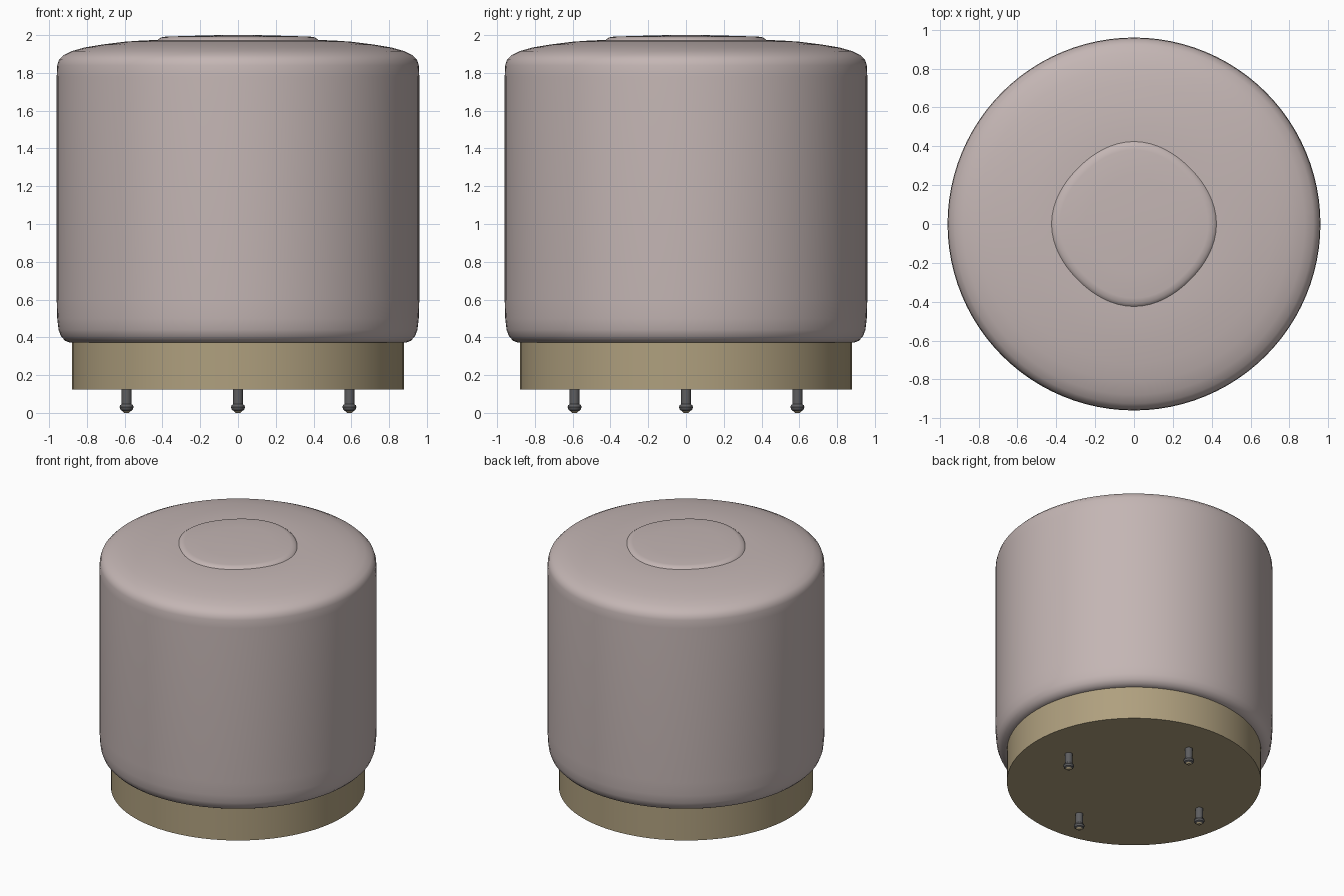
import bpy, bmesh, math

cube = bpy.data.objects.get("Cube")
if cube:
    bpy.data.objects.remove(cube, do_unlink=True)


def material(name, rgb):
    m = bpy.data.materials.new(name)
    m.use_nodes = True
    m.diffuse_color = (*rgb, 1)
    m.node_tree.nodes["Principled BSDF"].inputs["Base Color"].default_value = (*rgb, 1)
    return m


fabric = material("dusty pink fabric", (0.55, 0.465, 0.455))
brass = material("brass", (0.43, 0.35, 0.21))
dark_metal = material("dark metal", (0.11, 0.11, 0.115))


def lathe(name, profile, mat, sides, center=(0, 0), angle=35):
    """Turn a bottom-to-top (radius, z) profile into a closed solid."""
    bm = bmesh.new()
    rings = []
    for r, z in profile:
        rings.append([bm.verts.new((r * math.cos(math.tau * i / sides),
                                    r * math.sin(math.tau * i / sides), z))
                      for i in range(sides)])
    for low, high in zip(rings, rings[1:]):
        for i in range(sides):
            j = (i + 1) % sides
            bm.faces.new((low[i], low[j], high[j], high[i]))
    bm.faces.new(rings[0][::-1])
    bm.faces.new(rings[-1])
    mesh = bpy.data.meshes.new(name)
    bm.to_mesh(mesh)
    bm.free()
    mesh.materials.append(mat)
    obj = bpy.data.objects.new(name, mesh)
    obj.location = (*center, 0)
    bpy.context.collection.objects.link(obj)
    bpy.ops.object.select_all(action="DESELECT")
    obj.select_set(True)
    bpy.context.view_layer.objects.active = obj
    bpy.ops.object.shade_smooth_by_angle(angle=math.radians(angle))
    return obj


# Upholstered body with rounded edges and a gently domed top
lathe("cushion", [(0.86, 0.37), (0.89, 0.372), (0.915, 0.382), (0.937, 0.405),
                  (0.95, 0.44), (0.957, 0.5), (0.96, 0.6), (0.96, 1.78),
                  (0.957, 1.84), (0.948, 1.87), (0.925, 1.893), (0.88, 1.915),
                  (0.81, 1.935), (0.72, 1.95), (0.6, 1.965), (0.5, 1.972),
                  (0.43, 1.974), (0.2, 1.976)], fabric, 96)

# Raised centre of the seat, pulled into four soft corners
pad = lathe("seat_centre", [(0.43, 1.965), (0.42, 1.977), (0.405, 1.988),
                            (0.38, 1.992), (0.25, 1.996), (0.1, 2.0)], fabric, 64)
for v in pad.data.vertices:
    a = math.atan2(v.co.y, v.co.x)
    k = 0.985 + 0.02 * math.cos(4 * a)
    v.co.x *= k
    v.co.y *= k

# Plinth
lathe("base_band", [(0.88, 0.123), (0.88, 0.375)], brass, 96)

# Four feet with brass glides
for name, x, y in (("front", 0, -1), ("back", 0, 1), ("left", 1, 0), ("right", -1, 0)):
    spot = (x * 0.59, y * 0.59)
    lathe(name + "_foot", [(0.02, 0.008), (0.032, 0.016), (0.037, 0.03),
                           (0.034, 0.04), (0.027, 0.046), (0.027, 0.13)],
          dark_metal, 20, spot)
    lathe(name + "_glide", [(0.012, 0.0), (0.022, 0.009)], brass, 20, spot)
